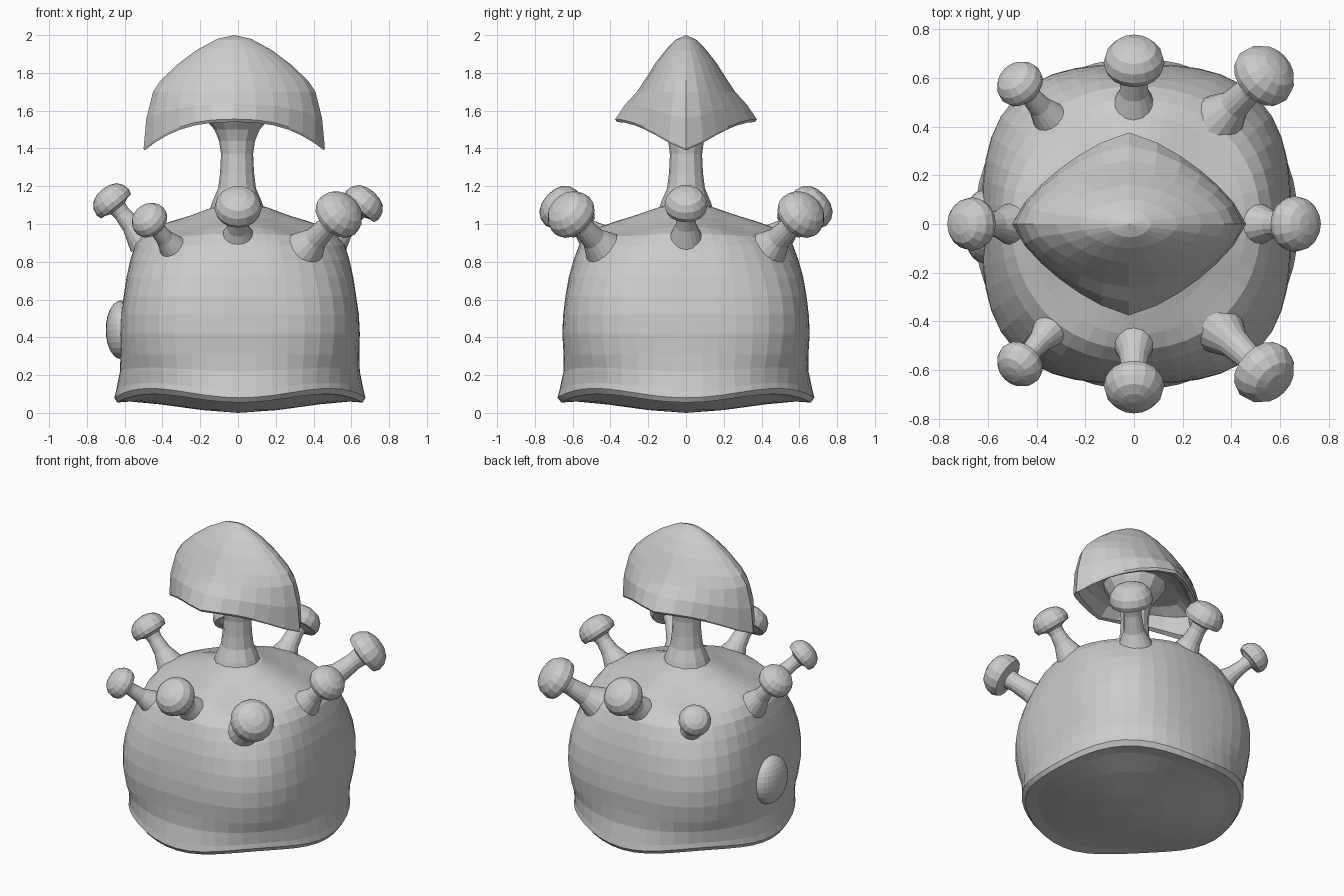
import bpy, bmesh, math
from mathutils import Vector

if "Cube" in bpy.data.objects:
    bpy.data.objects.remove(bpy.data.objects["Cube"])

grey = bpy.data.materials.new("plain_grey")
grey.diffuse_color = (0.6, 0.6, 0.6, 1)
grey.use_nodes = True
grey.node_tree.nodes["Principled BSDF"].inputs["Base Color"].default_value = grey.diffuse_color


def loft(name, rings, tip_start=None, tip_end=None):
    """Skin a list of equal-length point rings, closing the ends with fans or caps."""
    bm = bmesh.new()
    loops = [[bm.verts.new(p) for p in ring] for ring in rings]
    n = len(loops[0])
    for a, b in zip(loops, loops[1:]):
        for i in range(n):
            j = (i + 1) % n
            bm.faces.new((a[i], a[j], b[j], b[i]))
    for loop, tip in ((loops[0], tip_start), (loops[-1], tip_end)):
        if tip is None:
            bm.faces.new(loop)
        else:
            v = bm.verts.new(tip)
            for i in range(n):
                bm.faces.new((loop[i], loop[(i + 1) % n], v))
    bmesh.ops.recalc_face_normals(bm, faces=bm.faces)
    mesh = bpy.data.meshes.new(name)
    bm.to_mesh(mesh)
    bm.free()
    mesh.materials.append(grey)
    ob = bpy.data.objects.new(name, mesh)
    bpy.context.collection.objects.link(ob)
    return ob


def unit_super(t, p):
    """Point on a unit superellipse in direction t."""
    c, s = math.cos(t), math.sin(t)
    r = (abs(c) ** p + abs(s) ** p) ** (-1 / p)
    return c * r, s * r


def angles(n):
    return [2 * math.pi * i / n for i in range(n)]


# Body: squarish at the waist, rounder at the wavy lower lip and the shoulders
def body_ring(rx, ry, z, p, wave=0.0, shift=0.01):
    ring = []
    for t in angles(48):
        x, y = unit_super(t, p)
        ring.append((rx * x + shift, ry * y, z + wave * math.sin(2 * t) ** 2))
    return ring


body_profile = [  # rx, ry, z, exponent, corner lift
    (0.20, 0.20, 0.015, 2.0, 0.0), (0.42, 0.42, 0.045, 2.0, 0.01),
    (0.58, 0.58, 0.06, 2.0, 0.035), (0.65, 0.66, 0.055, 2.0, 0.045),
    (0.665, 0.68, 0.08, 2.05, 0.05), (0.655, 0.67, 0.12, 2.1, 0.04),
    (0.635, 0.648, 0.22, 2.4, 0.02), (0.632, 0.648, 0.31, 2.7, 0.0),
    (0.635, 0.655, 0.42, 2.9, 0.0), (0.63, 0.65, 0.52, 3.0, 0.0),
    (0.615, 0.638, 0.62, 3.0, 0.0), (0.60, 0.62, 0.72, 2.75, 0.0),
    (0.58, 0.595, 0.81, 2.45, 0.0), (0.555, 0.565, 0.89, 2.2, -0.005),
    (0.51, 0.515, 0.95, 2.1, -0.015), (0.45, 0.455, 0.985, 2.0, -0.03),
    (0.36, 0.37, 1.015, 2.0, -0.03), (0.26, 0.27, 1.045, 2.0, -0.015),
    (0.14, 0.14, 1.09, 2.0, 0.0)]
loft("body", [body_ring(*row) for row in body_profile],
     tip_start=(0, 0, 0), tip_end=(0, 0, 1.12))


# Oval bump on the left side of the body
bpy.ops.mesh.primitive_uv_sphere_add(segments=24, ring_count=14, location=(-0.62, -0.01, 0.44))
bump = bpy.context.object
bump.name = "side_bump"
bump.scale = (0.08, 0.15, 0.155)
bump.data.materials.append(grey)


# Lathe along any axis
def lathe(name, origin, axis, profile, n, tip):
    q = Vector((0, 0, 1)).rotation_difference(Vector(axis))
    o = Vector(origin)
    rings = [[o + q @ Vector((r * math.cos(t), r * math.sin(t), h)) for t in angles(n)]
             for r, h in profile]
    loft(name, rings, tip_end=o + q @ Vector((0, 0, tip)))


# Central stem flaring at both ends
lathe("central_stem", (-0.005, 0, 0), (0, 0, 1),
      [(0.15, 1.06), (0.13, 1.12), (0.10, 1.19), (0.09, 1.27), (0.085, 1.37),
       (0.095, 1.44), (0.12, 1.50), (0.155, 1.54), (0.18, 1.58), (0.20, 1.62)], 12, 1.64)


# Small mushrooms around the shoulders: base point, centre of head, head radius
def mushroom(name, base, head, r):
    base, head = Vector(base), Vector(head)
    length = (head - base).length
    k = r / 0.125
    lathe(name, base, head - base,
          [(0.105 * k, -0.04), (0.085 * k, 0.01), (0.06 * k, 0.07), (0.05 * k, length * 0.7),
           (0.055 * k, length - 0.03), (0.085 * k, length - 0.018), (r * 0.92, length - 0.015),
           (r, length + 0.015 * k), (r * 0.93, length + 0.055 * k),
           (r * 0.72, length + 0.09 * k), (r * 0.4, length + 0.108 * k)], 16,
          length + 0.115 * k)


for side, s in (("front", -1), ("back", 1)):
    mushroom(side + "_mushroom", (0, 0.49 * s, 0.93), (0, 0.65 * s, 1.075), 0.125)
    mushroom(side + "_left_mushroom", (-0.35, 0.44 * s, 0.88), (-0.46, 0.565 * s, 1.01), 0.10)
    mushroom(side + "_right_mushroom", (0.37, 0.45 * s, 0.88), (0.52, 0.595 * s, 1.035), 0.135)
mushroom("left_mushroom", (-0.52, 0, 0.94), (-0.655, 0, 1.105), 0.11)
mushroom("right_mushroom", (0.52, 0, 0.94), (0.65, 0, 1.09), 0.115)


# Large cap: diamond plan, rounder near the top, drooping at both ends, hollow below
def cap_ring(rx, zx, ry, zy, p):
    ring = []
    for t in angles(24):
        x, y = unit_super(t, p)
        w = abs(x) ** 2.6
        ring.append((rx * x - 0.02, ry * y, zx * w + zy * (1 - w)))
    return ring


cap_profile = [  # x reach, z there, y reach, z there, exponent
    (0.09, 1.98, 0.055, 1.975, 1.8), (0.20, 1.92, 0.10, 1.93, 1.75),
    (0.30, 1.845, 0.16, 1.855, 1.7), (0.39, 1.76, 0.21, 1.775, 1.65),
    (0.43, 1.70, 0.26, 1.70, 1.6), (0.465, 1.56, 0.32, 1.635, 1.5),
    (0.48, 1.40, 0.375, 1.555, 1.35), (0.475, 1.39, 0.365, 1.54, 1.35),
    (0.44, 1.42, 0.335, 1.545, 1.35), (0.41, 1.55, 0.27, 1.59, 1.45),
    (0.32, 1.60, 0.20, 1.605, 1.6)]
loft("large_cap", [cap_ring(*row) for row in cap_profile],
     tip_start=(-0.02, 0, 2.0), tip_end=(-0.02, 0, 1.62))
